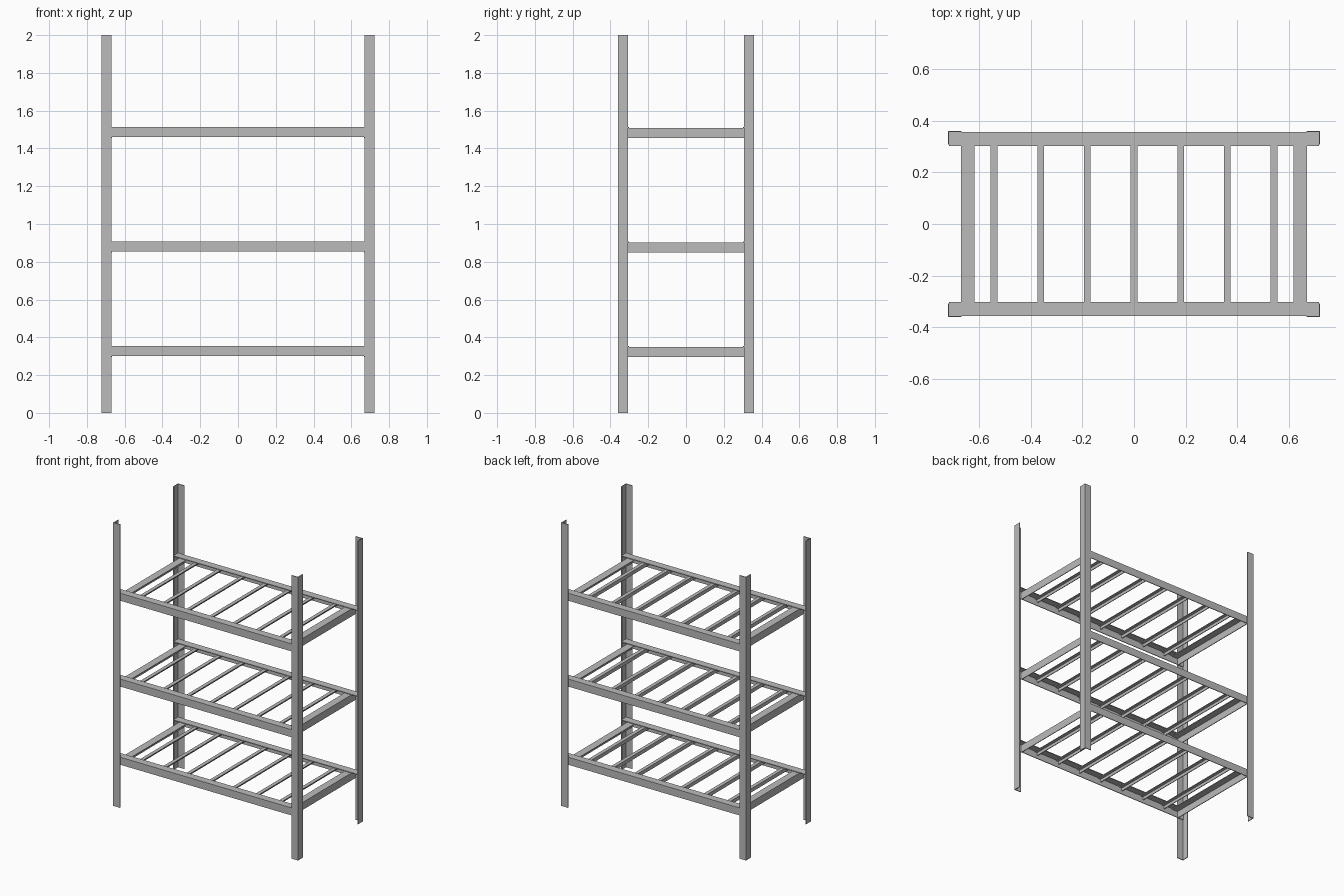
import bpy
from math import pi
from mathutils import Matrix, Vector

cube = bpy.data.objects.get("Cube")
if cube:
    bpy.data.objects.remove(cube, do_unlink=True)

steel = bpy.data.materials.new("grey steel")
steel.use_nodes = True
color = (0.5, 0.5, 0.5, 1)
steel.diffuse_color = color
steel.node_tree.nodes["Principled BSDF"].inputs["Base Color"].default_value = color

T = 0.005      # sheet thickness
W = 0.053      # flange width
HX, HY = 0.722, 0.361


def angle_bar(name, start, end, flange_a, flange_b, width):
    """L-section bar: start and end lie on its outer corner, flanges run along a and b."""
    a, b = Vector(flange_a), Vector(flange_b)
    section = [(0, 0), (width, 0), (width, T), (T, T), (T, width), (0, width)]
    points = [Vector(p) + a * u + b * v for p in (start, end) for u, v in section]
    n = len(section)
    faces = [(i, (i + 1) % n, (i + 1) % n + n, i + n) for i in range(n)]
    faces += [tuple(reversed(range(n))), tuple(range(n, 2 * n))]
    # keep the normals outward whichever way the section is turned
    if a.cross(b).dot(Vector(end) - Vector(start)) < 0:
        faces = [tuple(reversed(f)) for f in faces]
    mesh = bpy.data.meshes.new(name)
    mesh.from_pydata(points, [], faces)
    mesh.materials.append(steel)
    obj = bpy.data.objects.new(name, mesh)
    bpy.context.collection.objects.link(obj)
    return obj


sides = {"left": 1, "right": -1}
ends = {"front": -1, "back": 1}
down = (0, 0, -1)

# Four uprights with their corners facing outward
for end, sy in ends.items():
    for side, sx in sides.items():
        x, y = sx * HX, sy * HY
        angle_bar(f"{end}_{side}_leg", (x, y, 0), (x, y, 2), (-sx, 0, 0), (0, -sy, 0), W)

# Three shelves of rails and slats
for level, top in zip(("lower", "middle", "upper"), (0.355, 0.907, 1.513)):
    for end, sy in ends.items():
        y, x = sy * (HY - T), HX - T
        angle_bar(f"{level}_{end}_rail", (-x, y, top), (x, y, top), (0, -sy, 0), down, W)
    for side, sx in sides.items():
        x, y = sx * 0.672, HY - 2 * T
        angle_bar(f"{level}_{side}_rail", (x, -y, top - T), (x, y, top - T), (-sx, 0, 0), down, W)
    for i in range(7):
        x, y = (i - 3) * 0.181 - 0.013, HY - 2 * T
        angle_bar(f"{level}_slat_{i + 1}", (x, -y, top - T), (x, y, top - T), (1, 0, 0), down, 0.026)
